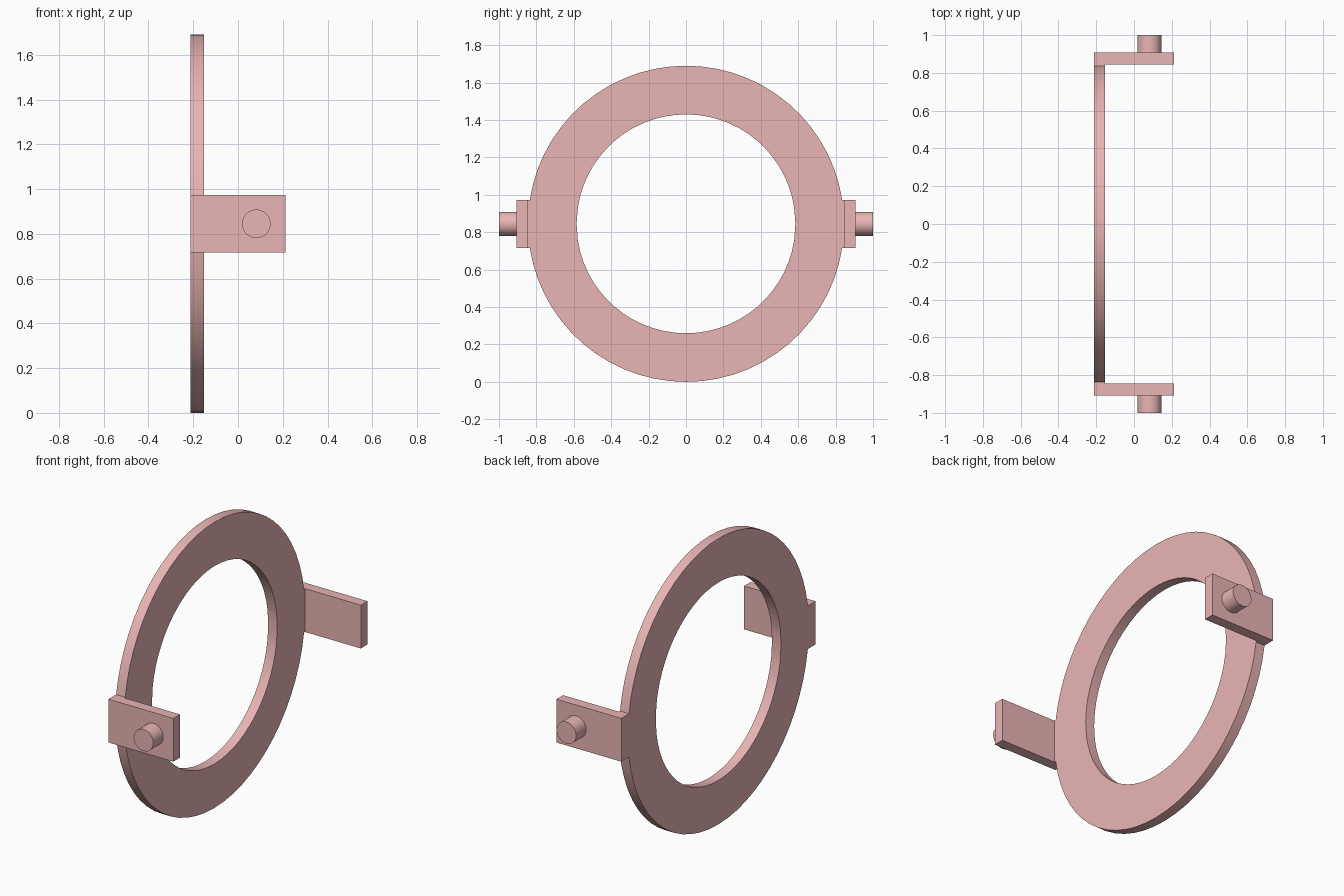
import bpy, bmesh
from math import sin, cos, pi, atan2, asin

if "Cube" in bpy.data.objects:
    bpy.data.objects.remove(bpy.data.objects["Cube"])

R_OUT, R_IN, ZC = 0.845, 0.585, 0.845
X0, X1 = -0.212, -0.153        # ring thickness range
HALF_H = 0.128                 # half height of the side arms
Y_IN, Y_OUT = 0.845, 0.907     # arm thickness range

pink = bpy.data.materials.new("pink")
pink.diffuse_color = (0.82, 0.46, 0.46, 1)
pink.use_nodes = True
pink.node_tree.nodes["Principled BSDF"].inputs["Base Color"].default_value = pink.diffuse_color


def finish(name, bm, smooth=False):
    bmesh.ops.recalc_face_normals(bm, faces=bm.faces[:])
    me = bpy.data.meshes.new(name)
    bm.to_mesh(me)
    bm.free()
    me.materials.append(pink)
    ob = bpy.data.objects.new(name, me)
    bpy.context.collection.objects.link(ob)
    if smooth:
        bpy.ops.object.select_all(action='DESELECT')
        ob.select_set(True)
        bpy.context.view_layer.objects.active = ob
        bpy.ops.object.shade_smooth_by_angle(angle=0.5)
    return ob


# Ring: outer outline with a squared-off lug on each side to meet the arms
a = asin(HALF_H / R_OUT)
n = 28
half = [(Y_IN, -HALF_H), (Y_IN, 0), (Y_IN, HALF_H)]
half += [(R_OUT * cos(t), R_OUT * sin(t))
         for t in (a + (pi - 2 * a) * i / n for i in range(n + 1))]
outline = half + [(-y, -z) for y, z in half]

bm = bmesh.new()
sections = []
for y, z in outline:
    t = atan2(z, y)
    iy, iz = R_IN * cos(t), R_IN * sin(t)
    sections.append([bm.verts.new(p) for p in (
        (X0, y, ZC + z), (X1, y, ZC + z), (X1, iy, ZC + iz), (X0, iy, ZC + iz))])
for i, s in enumerate(sections):
    e = sections[(i + 1) % len(sections)]
    for k in range(4):
        j = (k + 1) % 4
        bm.faces.new((s[k], s[j], e[j], e[k]))
finish("ring", bm, True)

for side, label in ((-1, "front"), (1, "back")):
    # Flat arm reaching forward from the ring
    bm = bmesh.new()
    bmesh.ops.create_cube(bm, size=1)
    for v in bm.verts:
        v.co = (v.co.x * 0.424,
                side * (Y_IN + (v.co.y + 0.5) * (Y_OUT - Y_IN)),
                ZC + v.co.z * 2 * HALF_H)
    finish(label + "_arm", bm)

    # Round pivot peg on the outer face
    bm = bmesh.new()
    bmesh.ops.create_cone(bm, cap_ends=True, segments=32,
                          radius1=0.064, radius2=0.064, depth=1)
    for v in bm.verts:
        x, y, z = v.co
        v.co = (0.082 + x, side * (Y_OUT + (z + 0.5) * (1 - Y_OUT)), ZC + y)
    finish(label + "_peg", bm, True)
